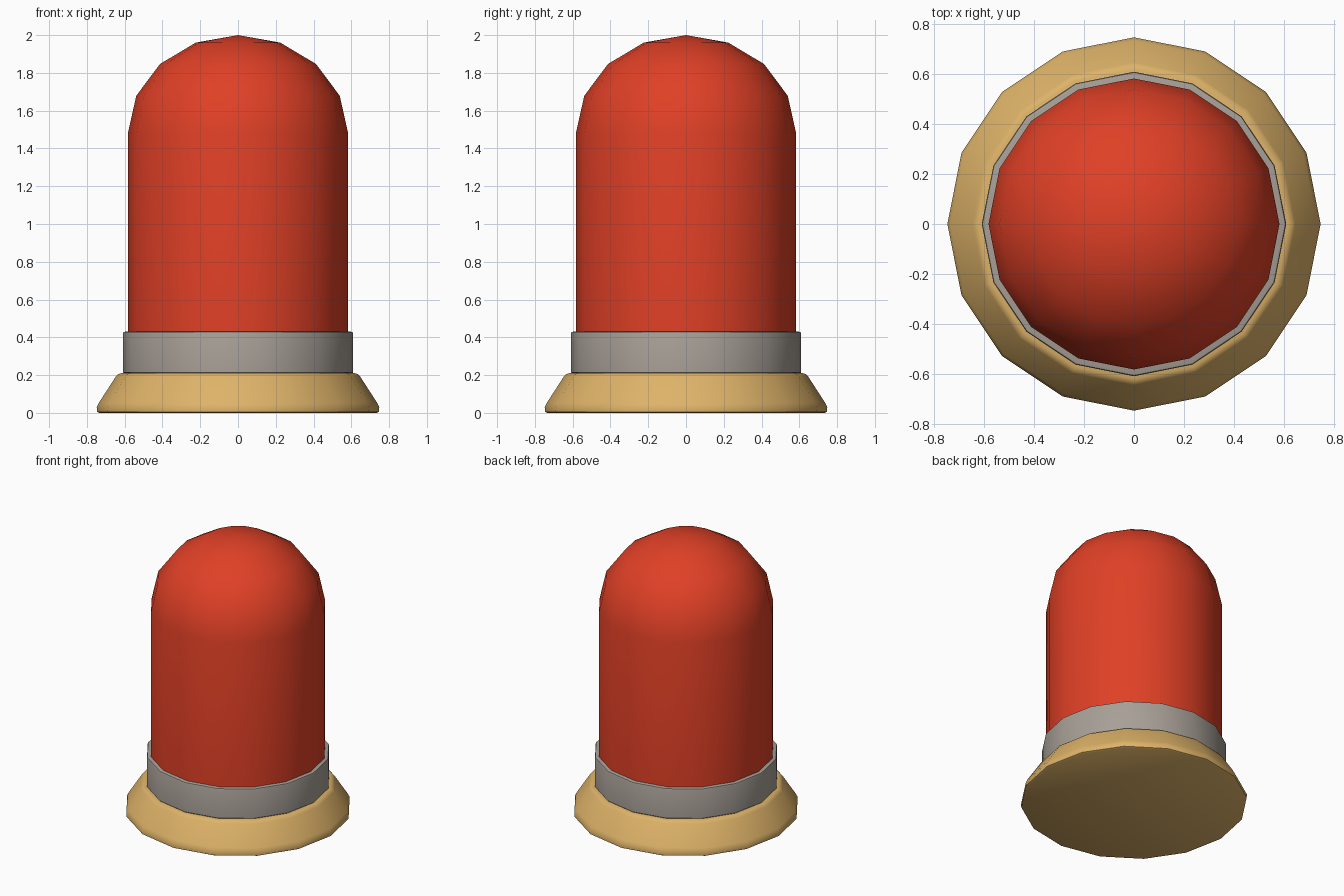
import bpy, bmesh, math

if "Cube" in bpy.data.objects:
    bpy.data.objects.remove(bpy.data.objects["Cube"])

SIDES = 16


def material(name, rgb):
    m = bpy.data.materials.new(name)
    m.diffuse_color = (*rgb, 1.0)
    m.use_nodes = True
    m.node_tree.nodes["Principled BSDF"].inputs["Base Color"].default_value = m.diffuse_color
    return m


def lathe(name, profile, mat):
    """Spin an (r, z) profile, listed bottom to top, into a closed 16-sided solid."""
    bm = bmesh.new()
    rings = []
    for r, z in profile:
        if r == 0:
            rings.append([bm.verts.new((0, 0, z))] * SIDES)
        else:
            rings.append([bm.verts.new((r * math.cos(2 * math.pi * i / SIDES),
                                        r * math.sin(2 * math.pi * i / SIDES), z))
                          for i in range(SIDES)])
    for a, b in zip(rings, rings[1:]):
        for i in range(SIDES):
            j = (i + 1) % SIDES
            bm.faces.new(list(dict.fromkeys((a[i], a[j], b[j], b[i]))))
    for ring in (rings[0], rings[-1]):
        if ring[0] is not ring[1]:
            bm.faces.new(ring)
    bmesh.ops.recalc_face_normals(bm, faces=bm.faces)
    me = bpy.data.meshes.new(name)
    bm.to_mesh(me)
    bm.free()
    me.materials.append(mat)
    ob = bpy.data.objects.new(name, me)
    bpy.context.collection.objects.link(ob)
    bpy.ops.object.select_all(action='DESELECT')
    ob.select_set(True)
    bpy.context.view_layer.objects.active = ob
    bpy.ops.object.shade_smooth_by_angle(angle=math.radians(40))
    return ob


red = material("red", (0.745, 0.051, 0.019))
grey = material("warm_grey", (0.39, 0.35, 0.31))
tan = material("tan", (0.73, 0.45, 0.14))

# Flared base with softened edges
lathe("base", [(0.735, 0), (0.746, 0.006), (0.748, 0.03), (0.735, 0.056),
               (0.647, 0.192), (0.637, 0.204), (0.62, 0.21)], tan)

# Collar ring
lathe("collar", [(0.60, 0.205), (0.61, 0.215), (0.61, 0.418),
                 (0.607, 0.427), (0.598, 0.43)], grey)

# Straight body with a slightly squashed dome
dome = [(0.583 * math.cos(math.radians(22.5 * k)),
         1.48 + 0.52 * math.sin(math.radians(22.5 * k))) for k in range(4)]
lathe("domed_body", [(0.583, 0.40)] + dome + [(0, 2.0)], red)
